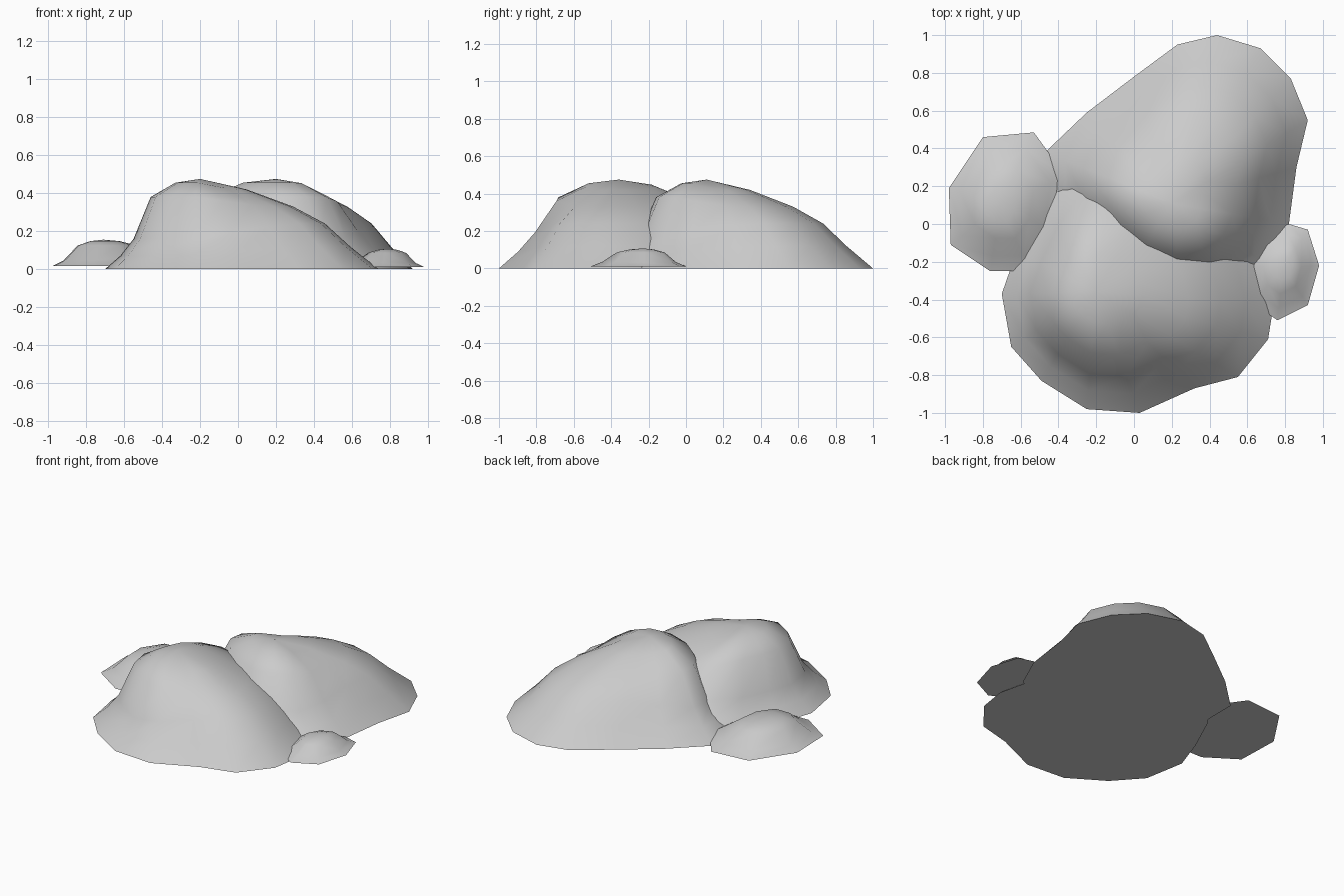
import bpy
import bmesh
from mathutils import Vector

default_cube = bpy.data.objects.get("Cube")
if default_cube:
    bpy.data.objects.remove(default_cube, do_unlink=True)

# One plain stone colour
stone = bpy.data.materials.new("stone_grey")
stone.use_nodes = True
stone.diffuse_color = (0.6, 0.6, 0.6, 1)
stone.node_tree.nodes["Principled BSDF"].inputs["Base Color"].default_value = stone.diffuse_color


def boulder(name, outline, peak, rings, gentle_direction):
    """Stack rings from a ground outline up to an off-centre peak.

    Each ring is (scale, height on the steep side, height on the gentle side).
    """
    summit = Vector(peak)
    centre = summit.xy
    gentle = Vector(gentle_direction).normalized()
    bm = bmesh.new()
    loops = []
    for scale, steep_height, gentle_height in rings:
        loop = []
        for corner in outline:
            offset = Vector(corner) - centre
            # Blend between both slopes according to the direction
            blend = min(1, max(0, 0.25 + offset.normalized().dot(gentle)))
            height = steep_height + (gentle_height - steep_height) * blend
            spot = centre + offset * scale
            loop.append(bm.verts.new((spot.x, spot.y, height)))
        loops.append(loop)
    count = len(outline)

    # Sides, crown and flat underside
    for lower, upper in zip(loops, loops[1:]):
        for i in range(count):
            j = (i + 1) % count
            bm.faces.new((lower[i], lower[j], upper[j], upper[i]))
    top = bm.verts.new(summit)
    for i in range(count):
        bm.faces.new((loops[-1][i], loops[-1][(i + 1) % count], top))
    base = bm.faces.new(loops[0][::-1])
    bmesh.ops.recalc_face_normals(bm, faces=bm.faces[:])

    # Smooth stone with a crisp edge around the underside
    for face in bm.faces:
        face.smooth = True
    base.smooth = False
    for edge in base.edges:
        edge.smooth = False

    mesh = bpy.data.meshes.new(name)
    bm.to_mesh(mesh)
    bm.free()
    mesh.materials.append(stone)
    item = bpy.data.objects.new(name, mesh)
    bpy.context.collection.objects.link(item)
    return item


# Slopes shared by the two big boulders and by the two small rocks
big_slope = [(1, 0, 0), (0.84, 0.07, 0.12), (0.7, 0.16, 0.24),
             (0.52, 0.38, 0.33), (0.26, 0.455, 0.42)]
small_slope = [(1, 0.1, 0.1), (0.77, 0.3, 0.4), (0.5, 0.8, 0.8), (0.25, 0.95, 0.95)]


def scaled_slope(height):
    return [(scale, a * height, b * height) for scale, a, b in small_slope]


# Large boulder at the front, falling gently towards +x
boulder("front_boulder",
        [(0.03, -1), (0.32, -0.87), (0.55, -0.81), (0.71, -0.61), (0.74, -0.42),
         (0.68, -0.17), (0.5, 0.12), (0.2, 0.34), (-0.12, 0.42), (-0.36, 0.32),
         (-0.5, 0.12), (-0.62, -0.14), (-0.7, -0.37), (-0.65, -0.65),
         (-0.49, -0.83), (-0.25, -0.98)],
        (-0.2, -0.36, 0.475), big_slope, (1, 0.2))

# Large boulder at the back, falling gently towards +y
boulder("back_boulder",
        [(0.44, 1), (0.23, 0.95), (0, 0.78), (-0.25, 0.59), (-0.47, 0.38),
         (-0.47, 0.15), (-0.3, -0.1), (-0.05, -0.3), (0.25, -0.41), (0.52, -0.38),
         (0.72, -0.22), (0.82, 0), (0.86, 0.3), (0.92, 0.55), (0.83, 0.77),
         (0.67, 0.93)],
        (0.2, 0.11, 0.475), big_slope, (0.4, 1))

# Small rocks leaning against the sides
boulder("right_side_rock",
        [(-0.98, 0.19), (-0.97, -0.11), (-0.76, -0.25), (-0.55, -0.25),
         (-0.4, -0.05), (-0.36, 0.25), (-0.53, 0.485), (-0.8, 0.46)],
        (-0.71, 0.1, 0.155), scaled_slope(0.155), (1, 0))
boulder("left_side_rock",
        [(0.82, 0), (0.92, -0.03), (0.98, -0.22), (0.92, -0.43), (0.76, -0.51),
         (0.63, -0.42), (0.58, -0.22), (0.67, -0.06)],
        (0.79, -0.23, 0.107), scaled_slope(0.107), (-1, 0))
